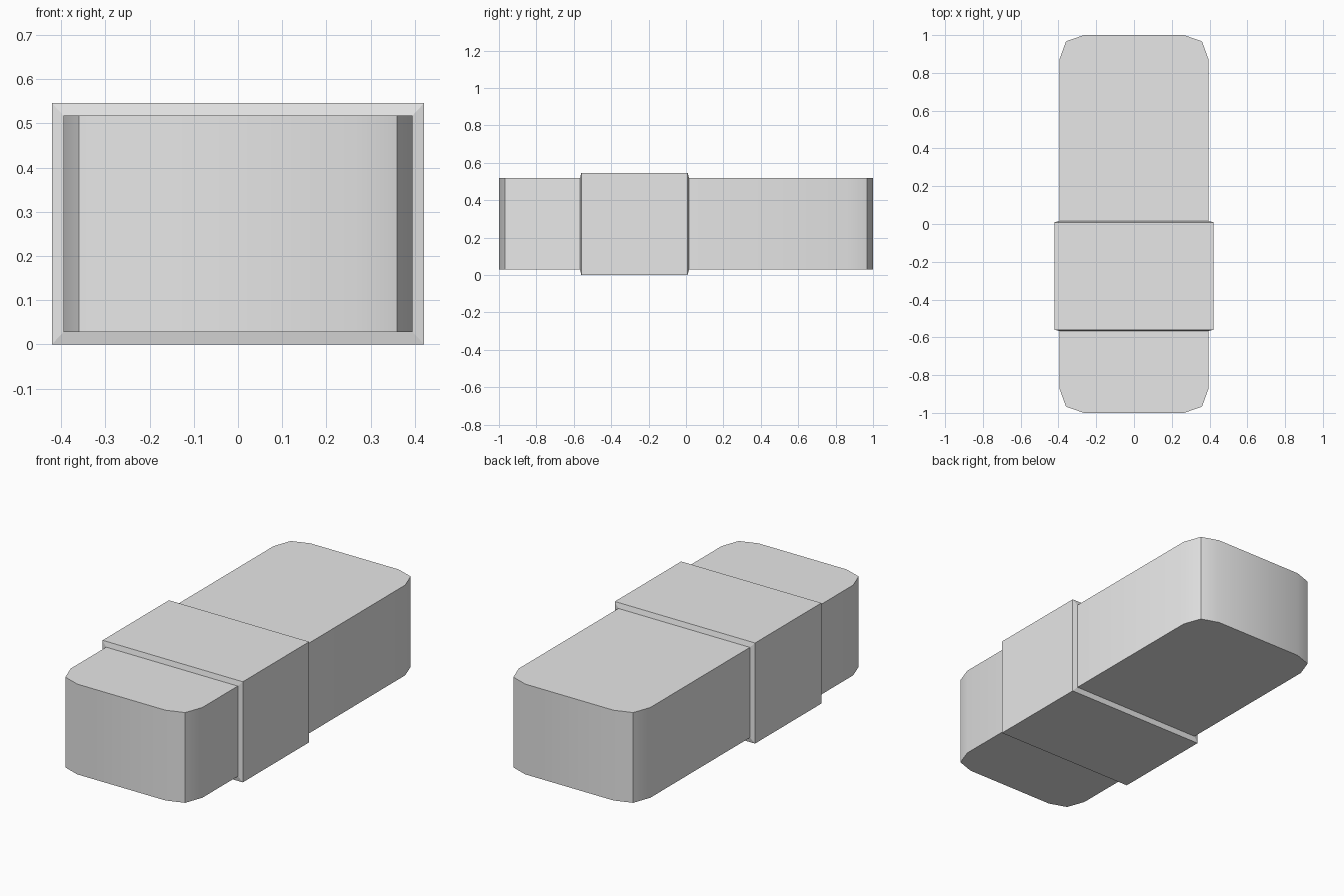
import bpy
import bmesh
from math import radians

cube = bpy.data.objects.get("Cube")
if cube:
    bpy.data.objects.remove(cube, do_unlink=True)

# One plain grey for every part
grey = bpy.data.materials.new("plain grey")
grey.use_nodes = True
grey.diffuse_color = (0.8, 0.8, 0.8, 1)
grey.node_tree.nodes["Principled BSDF"].inputs["Base Color"].default_value = (0.8, 0.8, 0.8, 1)


def loft(name, rings, smooth=False):
    """Join equal-length rings of points into a closed solid."""
    bm = bmesh.new()
    loops = [[bm.verts.new(p) for p in ring] for ring in rings]
    for a, b in zip(loops, loops[1:]):
        for i in range(len(a)):
            j = (i + 1) % len(a)
            bm.faces.new((a[i], a[j], b[j], b[i]))
    bm.faces.new(loops[0])
    bm.faces.new(loops[-1])
    bmesh.ops.recalc_face_normals(bm, faces=bm.faces)
    mesh = bpy.data.meshes.new(name)
    bm.to_mesh(mesh)
    bm.free()
    mesh.materials.append(grey)
    obj = bpy.data.objects.new(name, mesh)
    bpy.context.collection.objects.link(obj)
    if smooth:
        bpy.ops.object.select_all(action="DESELECT")
        obj.select_set(True)
        bpy.context.view_layer.objects.active = obj
        bpy.ops.object.shade_smooth_by_angle(angle=radians(50))
    return obj


# Long block with rounded corners, one corner mirrored into four
BOTTOM, TOP, HALF_WIDTH = 0.028, 0.518, 0.395
corner = [(HALF_WIDTH, 0.87), (0.36, 0.967), (0.265, 1.0)]
half = corner + [(-x, y) for x, y in reversed(corner)]
outline = half + [(-x, -y) for x, y in half]
loft("block", [[(x, y, z) for x, y in outline] for z in (BOTTOM, TOP)], smooth=True)


# Wrapped sleeve, its ends sloping slightly in to meet the block
def section(y, half_width, low, high):
    return [(-half_width, y, low), (half_width, y, low),
            (half_width, y, high), (-half_width, y, high)]


loft("sleeve", [
    section(-0.566, HALF_WIDTH, BOTTOM, TOP),
    section(-0.56, 0.421, 0, 0.546),
    section(0.009, 0.421, 0, 0.546),
    section(0.016, HALF_WIDTH, BOTTOM, TOP),
])
